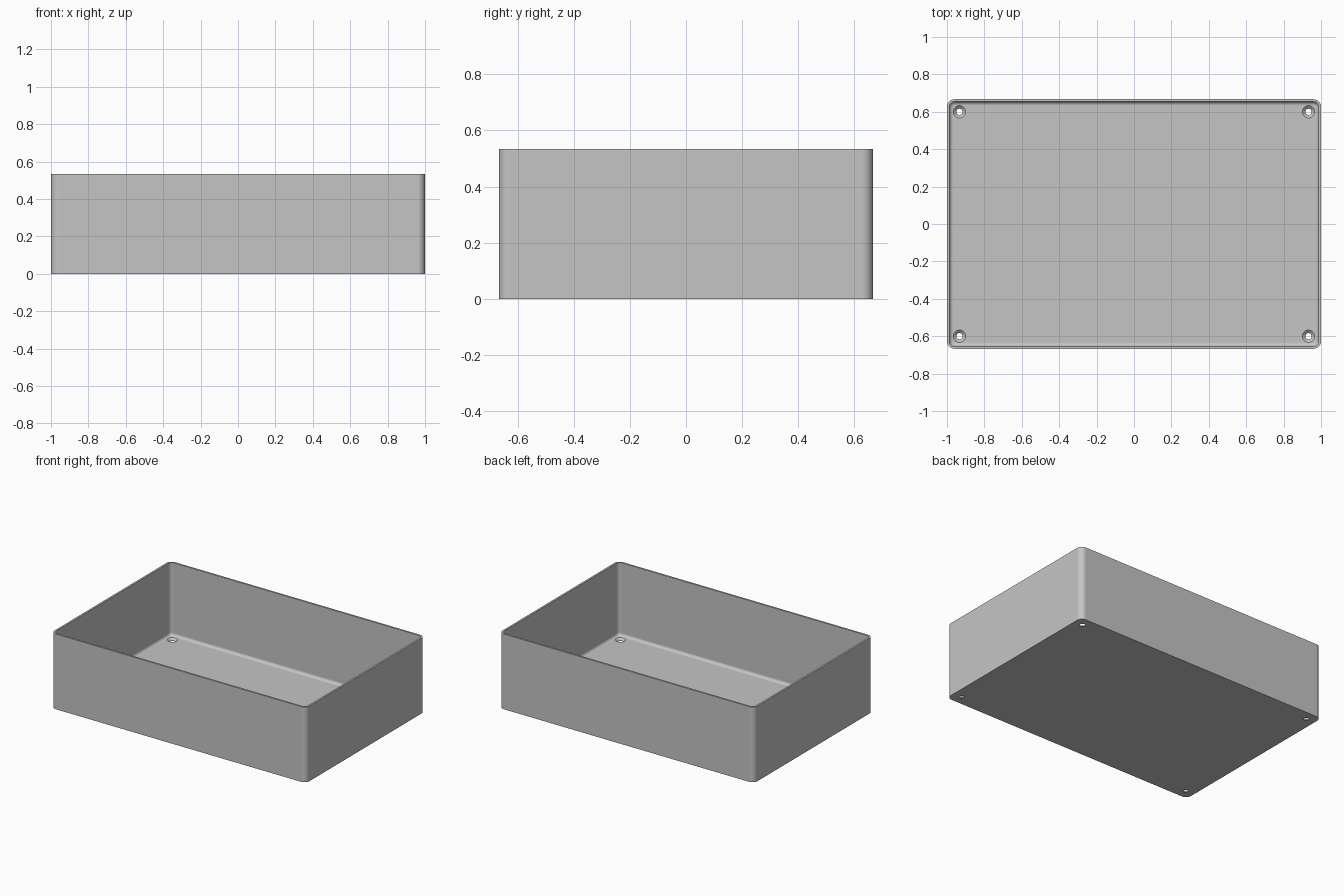
import bpy
import bmesh
from math import cos, sin, pi

cube = bpy.data.objects.get("Cube")
if cube:
    bpy.data.objects.remove(cube, do_unlink=True)

HALF_X, HALF_Y, HEIGHT = 1.0, 0.667, 0.533
CORNER, WALL, FLOOR, FILLET = 0.04, 0.0133, 0.016, 0.02
HOLE_X, HOLE_Y, HOLE_R, SINK_R = 0.933, 0.6, 0.0167, 0.033
STEPS = 10

grey = bpy.data.materials.new("plain grey")
grey.use_nodes = True
colour = (0.56, 0.56, 0.56, 1)
grey.diffuse_color = colour
grey.node_tree.nodes["Principled BSDF"].inputs["Base Color"].default_value = colour


def rounded_ring(bm, inset, z):
    """Loop of vertices around a rounded rectangle."""
    radius = CORNER - inset
    verts = []
    for quarter, (sx, sy) in enumerate([(1, 1), (-1, 1), (-1, -1), (1, -1)]):
        for i in range(STEPS + 1):
            a = (quarter + i / STEPS) * pi / 2
            verts.append(bm.verts.new((sx * (HALF_X - CORNER) + radius * cos(a),
                                       sy * (HALF_Y - CORNER) + radius * sin(a), z)))
    return verts


def bridge(bm, lower, upper):
    for i in range(len(lower)):
        j = (i + 1) % len(lower)
        bm.faces.new((lower[i], lower[j], upper[j], upper[i]))


def make_object(name, bm):
    bmesh.ops.recalc_face_normals(bm, faces=bm.faces)
    mesh = bpy.data.meshes.new(name)
    bm.to_mesh(mesh)
    bm.free()
    mesh.materials.append(grey)
    obj = bpy.data.objects.new(name, mesh)
    bpy.context.collection.objects.link(obj)
    return obj


# Open tray: outside wall, rim, inside wall, then a fillet down to the floor
levels = [(0, 0), (0, HEIGHT), (WALL, HEIGHT)]
for i in range(7):
    a = i / 6 * pi / 2
    levels.append((WALL + FILLET * (1 - cos(a)), FLOOR + FILLET * (1 - sin(a))))
bm = bmesh.new()
rings = [rounded_ring(bm, inset, z) for inset, z in levels]
for lower, upper in zip(rings, rings[1:]):
    bridge(bm, lower, upper)
bm.faces.new(rings[0])
bm.faces.new(rings[-1])
tray = make_object("tray", bm)

# Countersunk screw holes in the four floor corners
bm = bmesh.new()
slope = (SINK_R - HOLE_R) / (FLOOR - 0.002)
profile = [(HOLE_R, -0.02), (HOLE_R, 0.002), (SINK_R, FLOOR),
           (SINK_R + slope * 0.002, FLOOR + 0.002)]
for x in (-HOLE_X, HOLE_X):
    for y in (-HOLE_Y, HOLE_Y):
        loops = [[bm.verts.new((x + r * cos(k * pi / 16), y + r * sin(k * pi / 16), z))
                  for k in range(32)] for r, z in profile]
        for lower, upper in zip(loops, loops[1:]):
            bridge(bm, lower, upper)
        bm.faces.new(loops[0])
        bm.faces.new(loops[-1])
cutter = make_object("screw_hole_cutter", bm)
cutter.hide_render = True

bpy.ops.object.select_all(action='DESELECT')
bpy.context.view_layer.objects.active = tray
tray.select_set(True)
cut = tray.modifiers.new("screw_holes", 'BOOLEAN')
cut.operation = 'DIFFERENCE'
cut.solver = 'EXACT'
cut.object = cutter
bpy.ops.object.modifier_apply(modifier=cut.name)
bpy.data.objects.remove(cutter, do_unlink=True)

# Smooth rounded corners, flat walls
bpy.ops.object.shade_smooth_by_angle(angle=pi / 6)
weighted = tray.modifiers.new("flat_walls", 'WEIGHTED_NORMAL')
weighted.keep_sharp = True
